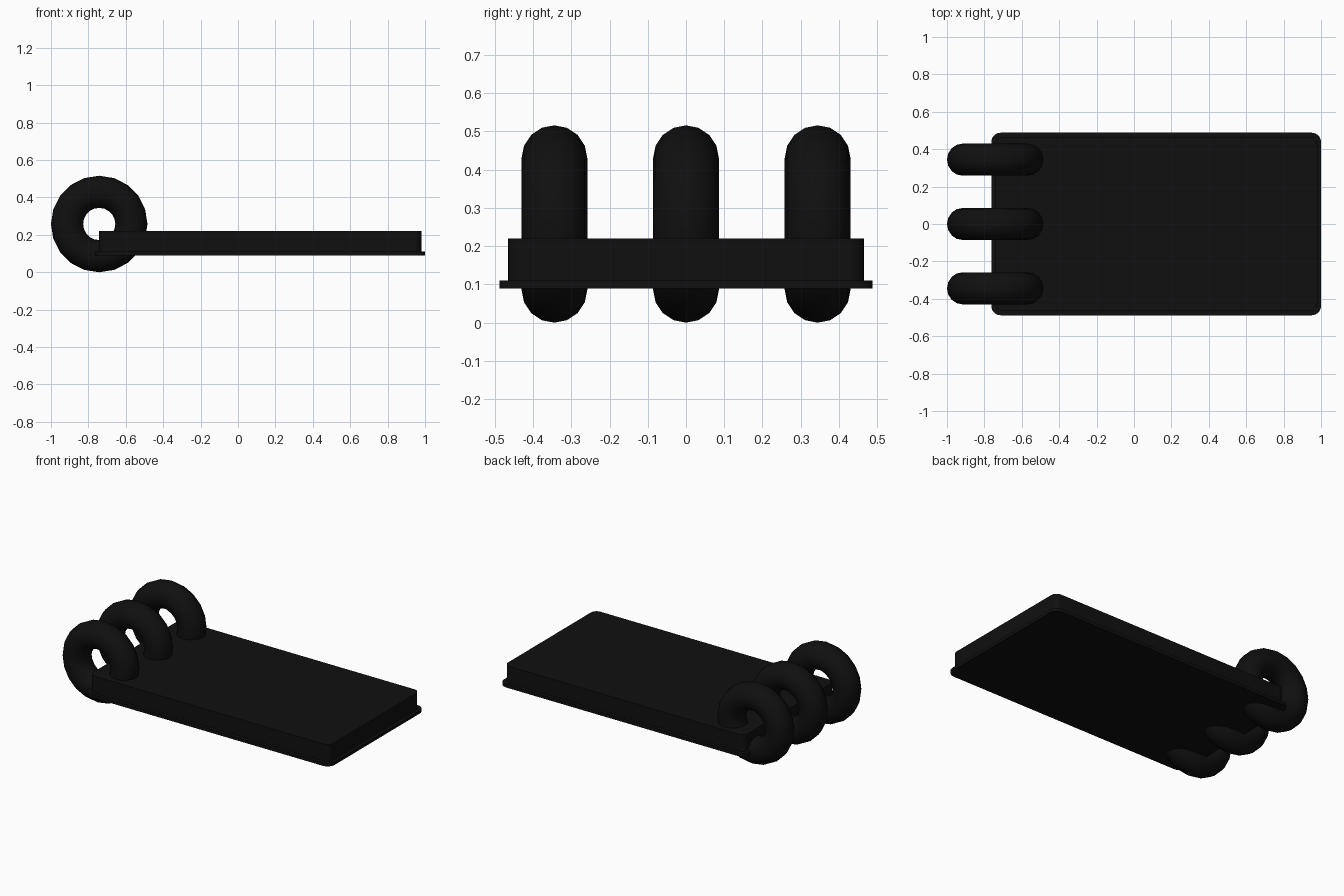
import bpy, bmesh, math

if "Cube" in bpy.data.objects:
    bpy.data.objects.remove(bpy.data.objects["Cube"])

black = bpy.data.materials.new("black")
black.diffuse_color = (0.005, 0.005, 0.005, 1)
black.use_nodes = True
black.node_tree.nodes["Principled BSDF"].inputs["Base Color"].default_value = black.diffuse_color


def rounded_rect(x0, x1, y0, y1, r, steps=6):
    """Counter-clockwise outline with rounded corners."""
    pts = []
    corners = [(x1 - r, y1 - r), (x0 + r, y1 - r), (x0 + r, y0 + r), (x1 - r, y0 + r)]
    for q, (cx, cy) in enumerate(corners):
        for i in range(steps + 1):
            a = math.pi / 2 * (q + i / steps)
            pts.append((cx + r * math.cos(a), cy + r * math.sin(a)))
    return pts


def finish(ob, angle):
    ob.data.materials.append(black)
    bpy.ops.object.select_all(action='DESELECT')
    ob.select_set(True)
    bpy.context.view_layer.objects.active = ob
    bpy.ops.object.shade_smooth_by_angle(angle=math.radians(angle))


# Slab with a thin flange around its foot
flange = rounded_rect(-0.763, 1.0, -0.488, 0.488, 0.05)
body = rounded_rect(-0.743, 0.98, -0.465, 0.465, 0.04)
bm = bmesh.new()
rings = [[bm.verts.new((x, y, z)) for x, y in outline]
         for outline, z in [(flange, 0.09), (flange, 0.11), (body, 0.11), (body, 0.22)]]
n = len(flange)
for low, high in zip(rings, rings[1:]):
    for i in range(n):
        j = (i + 1) % n
        bm.faces.new((low[i], low[j], high[j], high[i]))
bm.faces.new(rings[0][::-1])
bm.faces.new(rings[-1])
mesh = bpy.data.meshes.new("slab")
bm.to_mesh(mesh)
bm.free()
slab = bpy.data.objects.new("slab", mesh)
bpy.context.collection.objects.link(slab)
finish(slab, 30)

# Three binder rings along the left edge
for name, y in [("front_ring", -0.344), ("middle_ring", 0), ("back_ring", 0.344)]:
    bpy.ops.mesh.primitive_torus_add(
        major_radius=0.172, minor_radius=0.086, major_segments=20, minor_segments=16,
        location=(-0.742, y, 0.258), rotation=(math.pi / 2, 0, 0))
    ring = bpy.context.object
    ring.name = name
    finish(ring, 40)
